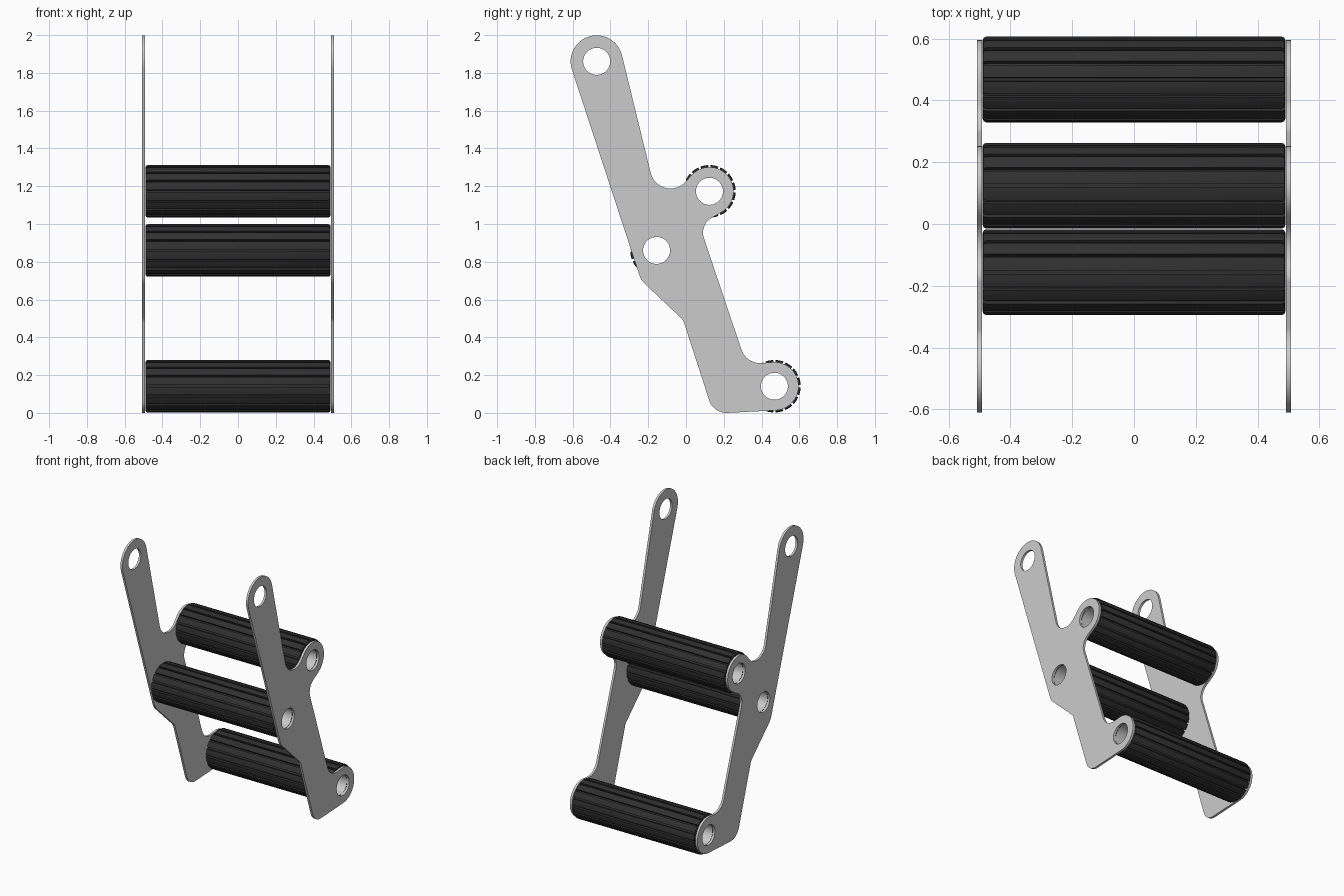
import bpy, bmesh
from math import pi, sin, cos, acos, atan2, hypot, radians
from mathutils import Matrix

if "Cube" in bpy.data.objects:
    bpy.data.objects.remove(bpy.data.objects["Cube"])

HOLE = 0.0715
AXLES = {"upper_roller": (0.124, 1.173), "middle_roller": (-0.156, 0.86), "lower_roller": (0.468, 0.141)}
TOP = (-0.473, 1.861)

# Plate outline as a belt around circles (y, z, radius); negative radius = concave fillet
OUTLINE = [(*TOP, 0.138), (-0.082, 1.296, -0.108), (0.124, 1.173, 0.128),
           (0.18, 0.954, -0.09), (0.394, 0.369, -0.106), (0.468, 0.141, 0.128),
           (0.214, 0.096, 0.096), (-0.061, 0.462, -0.053), (-0.151, 0.758, 0.1)]


def tangent_angle(a, b):
    dy, dz = b[0] - a[0], b[1] - a[1]
    c = (b[2] - a[2]) / hypot(dy, dz)
    return atan2(dz, dy) - acos(max(-1, min(1, c)))


def belt(circles):
    pts, n = [], len(circles)
    for i, (y, z, s) in enumerate(circles):
        a0 = tangent_angle(circles[i - 1], circles[i])
        a1 = tangent_angle(circles[i], circles[(i + 1) % n])
        turn = -((a0 - a1) % (2 * pi)) if s > 0 else (a1 - a0) % (2 * pi)
        steps = max(3, int(abs(turn) / 0.13))
        for k in range(steps + 1):
            a = a0 + turn * k / steps
            pts.append((y - s * cos(a), z - s * sin(a)))
    return pts


def circle(y, z, r, n=48):
    return [(y + r * cos(2 * pi * k / n), z + r * sin(2 * pi * k / n)) for k in range(n)]


def add_object(name, mesh, angle=35):
    ob = bpy.data.objects.new(name, mesh)
    bpy.context.collection.objects.link(ob)
    bpy.ops.object.select_all(action='DESELECT')
    ob.select_set(True)
    bpy.context.view_layer.objects.active = ob
    bpy.ops.object.shade_smooth_by_angle(angle=radians(angle))
    return ob


# Side plate: filled flat curve with holes, extruded
def plate_mesh():
    cu = bpy.data.curves.new("plate_profile", 'CURVE')
    cu.dimensions, cu.fill_mode, cu.extrude = '2D', 'BOTH', 0.008
    loops = [belt(OUTLINE)] + [circle(*c, HOLE) for c in [TOP, *AXLES.values()]]
    for loop in loops:
        sp = cu.splines.new('POLY')
        sp.points.add(len(loop) - 1)
        for p, (y, z) in zip(sp.points, loop):
            p.co = (y, z, 0, 1)
        sp.use_cyclic_u = True
    tmp = bpy.data.objects.new("plate_profile", cu)
    bpy.context.collection.objects.link(tmp)
    bpy.context.view_layer.update()
    dg = bpy.context.evaluated_depsgraph_get()
    me = bpy.data.meshes.new_from_object(tmp.evaluated_get(dg))
    bpy.data.objects.remove(tmp)
    bm = bmesh.new()
    bm.from_mesh(me)
    bmesh.ops.remove_doubles(bm, verts=bm.verts, dist=1e-5)
    # local x, y, z become world y, z, x
    bm.transform(Matrix(((0, 0, 1, 0), (1, 0, 0, 0), (0, 1, 0, 0), (0, 0, 0, 1))))
    bmesh.ops.recalc_face_normals(bm, faces=bm.faces)
    bm.to_mesh(me)
    bm.free()
    return me


plate = plate_mesh()
for name, x in (("left_side_plate", -0.5), ("right_side_plate", 0.5)):
    add_object(name, plate).location.x = x

# Ribbed hollow roller: one grooved section swept along x, bore closing the loop
rubber = bpy.data.materials.new("dark_rubber")
rubber.diffuse_color = (0.03, 0.03, 0.03, 1)
rubber.use_nodes = True
rubber.node_tree.nodes["Principled BSDF"].inputs["Base Color"].default_value = rubber.diffuse_color


def roller_mesh(ribs=16, r=0.139, depth=0.018):
    section = []
    pitch, half = 2 * pi / ribs, 0.045
    for i in range(ribs):
        a = i * pitch
        section += [(a - half, r - depth), (a + half, r - depth)]
        section += [(a + half + (pitch - 2 * half) * k / 5, r) for k in range(6)]
    rings = [(-0.49, None), (-0.49, 0.012), (-0.4865, 0.0035), (-0.478, 0),
             (0.478, 0), (0.4865, 0.0035), (0.49, 0.012), (0.49, None)]
    bm = bmesh.new()
    grid = []
    for x, inset in rings:
        row = []
        for a, rad in section:
            q = HOLE if inset is None else rad - inset
            row.append(bm.verts.new((x, q * cos(a), q * sin(a))))
        grid.append(row)
    n = len(section)
    for i in range(len(grid)):
        a, b = grid[i], grid[(i + 1) % len(grid)]
        for k in range(n):
            f = bm.faces.new((a[k], a[(k + 1) % n], b[(k + 1) % n], b[k]))
            f.material_index = 1 if i == len(grid) - 1 else 0
    bmesh.ops.recalc_face_normals(bm, faces=bm.faces)
    me = bpy.data.meshes.new("roller")
    bm.to_mesh(me)
    bm.free()
    me.materials.append(rubber)
    me.materials.append(None)
    return me


roller = roller_mesh()
for name, (y, z) in AXLES.items():
    add_object(name, roller).location = (0, y, z)
